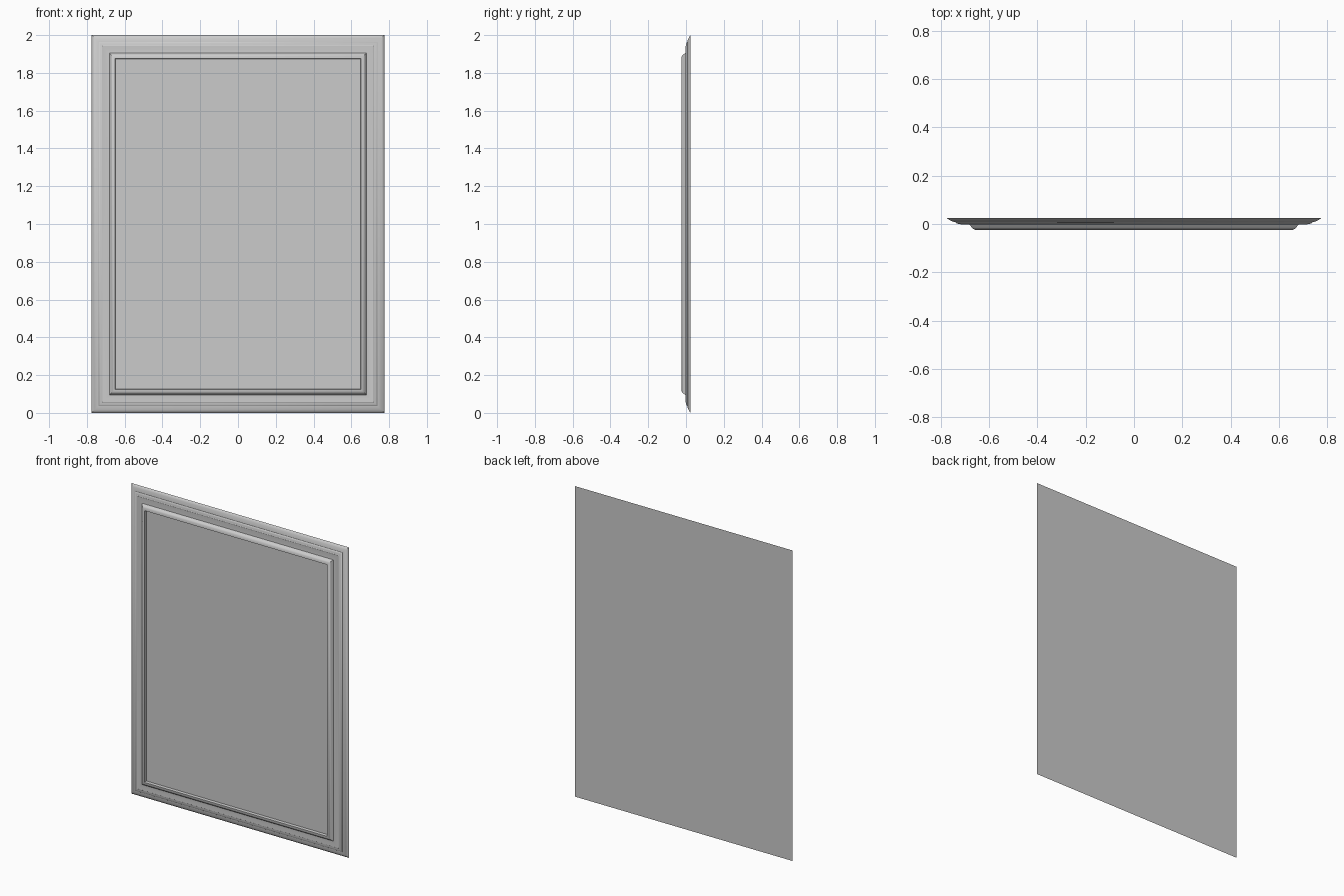
import bpy, math

if "Cube" in bpy.data.objects:
    bpy.data.objects.remove(bpy.data.objects["Cube"])

W, H = 0.775, 2.0   # half width and full height

def ring(inset, y):
    """Rectangle corners inset from the outer edge, at depth y."""
    x, lo, hi = W - inset, inset, H - inset
    return [(-x, y, lo), (x, y, lo), (x, y, hi), (-x, y, hi)]

def make(name, verts, faces):
    mesh = bpy.data.meshes.new(name)
    mesh.from_pydata(verts, [], faces)
    obj = bpy.data.objects.new(name, mesh)
    bpy.context.collection.objects.link(obj)
    return obj

# moulding cross-section: (inset from outer edge, depth), back edge to inner lip
profile = [(0.0, 0.025), (0.004, 0.021), (0.015, 0.014), (0.027, 0.009),
           (0.036, 0.007), (0.038, 0.004), (0.046, 0.001), (0.055, 0.0),
           (0.057, -0.002), (0.075, -0.001), (0.094, -0.003),
           (0.098, -0.008), (0.103, -0.015), (0.110, -0.021),
           (0.117, -0.024), (0.125, -0.025), (0.127, -0.006)]

# frame: mitred moulding swept round the rectangle, closed by a flat back
verts = [v for p in profile for v in ring(*p)]
faces = [(3, 2, 1, 0)[::1]]
for i in range(len(profile) - 1):
    a, b = 4 * i, 4 * i + 4
    for k in range(4):
        n = (k + 1) % 4
        faces.append((a + k, a + n, b + n, b + k))
frame = make("frame", verts, faces)

# mirror panel: flat sheet set behind the inner lip
panel = make("mirror_panel", ring(0.127, -0.006), [(0, 1, 2, 3)])

# smooth moulding with crisp mitres and steps
bpy.ops.object.select_all(action='DESELECT')
frame.select_set(True)
bpy.context.view_layer.objects.active = frame
bpy.ops.object.shade_smooth_by_angle(angle=math.radians(40))
